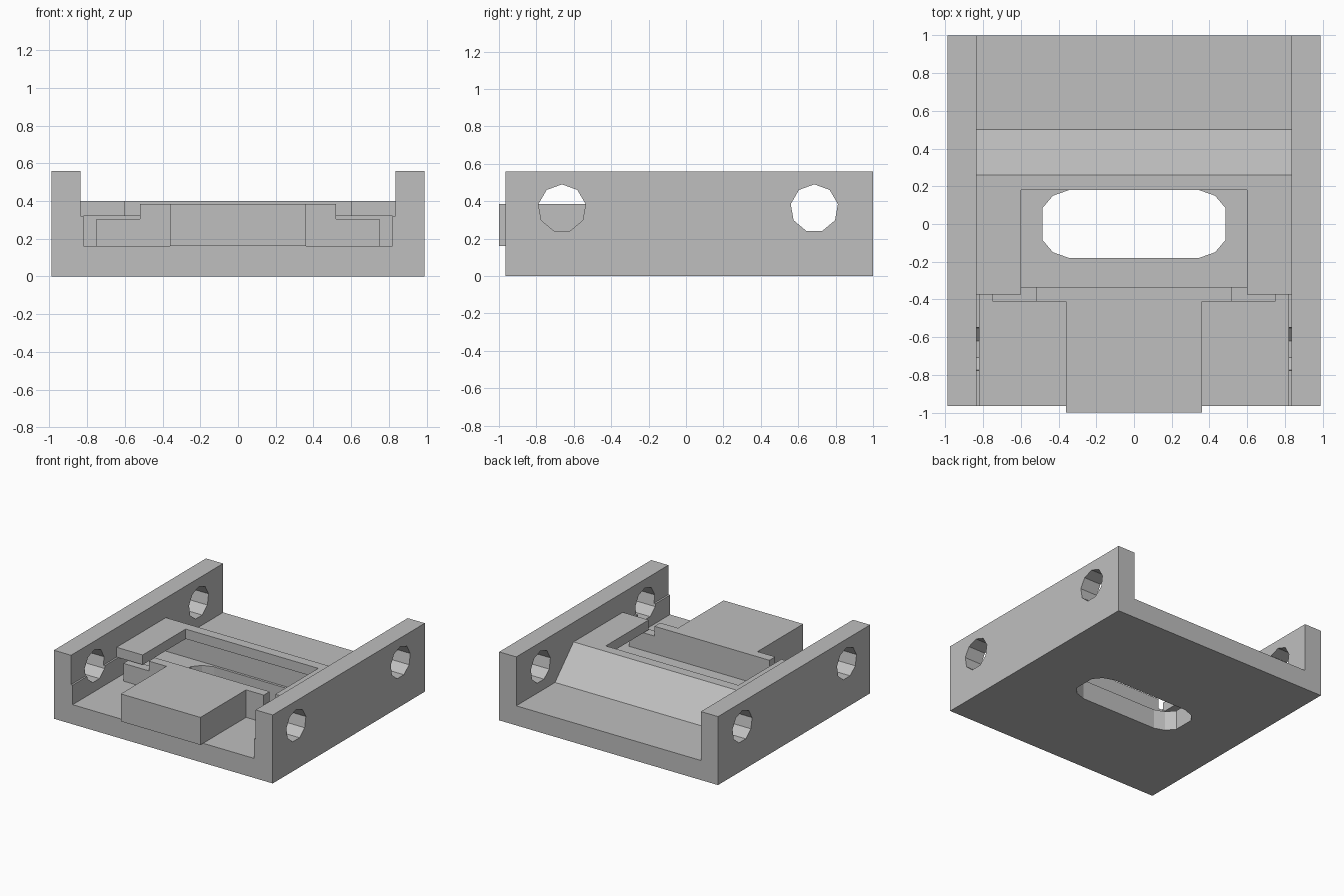
import bpy, bmesh
from math import sin, cos, radians
from mathutils import Vector

cube = bpy.data.objects.get("Cube")
if cube:
    bpy.data.objects.remove(cube, do_unlink=True)

grey = bpy.data.materials.new("plain grey")
grey.use_nodes = True
colour = (0.52, 0.52, 0.52, 1)
grey.diffuse_color = colour
grey.node_tree.nodes["Principled BSDF"].inputs["Base Color"].default_value = colour


def prism(name, outline, axis, start, end):
    """Extrude a closed outline along one axis (the outline uses the other two)."""
    bm = bmesh.new()
    verts = []
    for a, b in outline:
        point = [a, b]
        point.insert(axis, start)
        verts.append(bm.verts.new(point))
    face = bm.faces.new(verts)
    grown = bmesh.ops.extrude_face_region(bm, geom=[face])
    shift = Vector((0, 0, 0))
    shift[axis] = end - start
    moved = [g for g in grown["geom"] if isinstance(g, bmesh.types.BMVert)]
    bmesh.ops.translate(bm, vec=shift, verts=moved)
    bmesh.ops.recalc_face_normals(bm, faces=bm.faces)
    mesh = bpy.data.meshes.new(name)
    bm.to_mesh(mesh)
    bm.free()
    mesh.materials.append(grey)
    obj = bpy.data.objects.new(name, mesh)
    bpy.context.scene.collection.objects.link(obj)
    return obj


def box(name, half_width, y0, y1, z0, z1):
    return prism(name, [(y0, z0), (y1, z0), (y1, z1), (y0, z1)], 0, -half_width, half_width)


def combine(obj, tool, operation="DIFFERENCE"):
    """Apply a boolean and discard the tool."""
    tool.hide_render = True
    mod = obj.modifiers.new("boolean", "BOOLEAN")
    mod.operation = operation
    mod.solver = "EXACT"
    mod.object = tool
    bpy.context.view_layer.objects.active = obj
    bpy.ops.object.modifier_apply(modifier=mod.name)
    bpy.data.objects.remove(tool, do_unlink=True)


# Housing: solid block, hollowed between its two side walls
housing = box("housing", 0.99, -0.965, 1, 0, 0.56)
front = -0.375
channel = [(-1.1, 0.32), (front, 0.32), (front, 0.4), (0.26, 0.4),
           (0.5, 0.16), (1.1, 0.16), (1.1, 0.7), (-1.1, 0.7)]
combine(housing, prism("channel_cutter", channel, 0, -0.835, 0.835))

# Slider cavity running under the lips, and the open pocket above it
combine(housing, box("cavity_cutter", 0.82, -1.1, 0.2, 0.16, 0.32))
combine(housing, box("pocket_cutter", 0.6, -1.1, 0.18, 0.2, 0.7))

# Nine-sided cross holes through both walls
for y in (-0.663, 0.686):
    ring = [(y + 0.128 * cos(radians(90 + 40 * i)), 0.362 + 0.128 * sin(radians(90 + 40 * i)))
            for i in range(9)]
    combine(housing, prism("hole_cutter", ring, 0, -1.2, 1.2))

# Rounded slot through the floor
corner = [(0.485, 0.085), (0.43, 0.15), (0.345, 0.18)]
right = [(x, -y) for x, y in reversed(corner)] + corner
slot = right + [(-x, -y) for x, y in right]
combine(housing, prism("slot_cutter", slot, 2, -0.2, 0.25))

# T-shaped slider: push block in front, stepped flange behind the lips
flange = [(-0.75, 0.16), (0.75, 0.16), (0.75, 0.305), (0.52, 0.305),
          (0.52, 0.385), (-0.52, 0.385), (-0.52, 0.305), (-0.75, 0.305)]
slider = prism("slider", flange, 1, -0.41, -0.335)
combine(slider, box("push_block", 0.36, -1, -0.38, 0.16, 0.385), "UNION")
